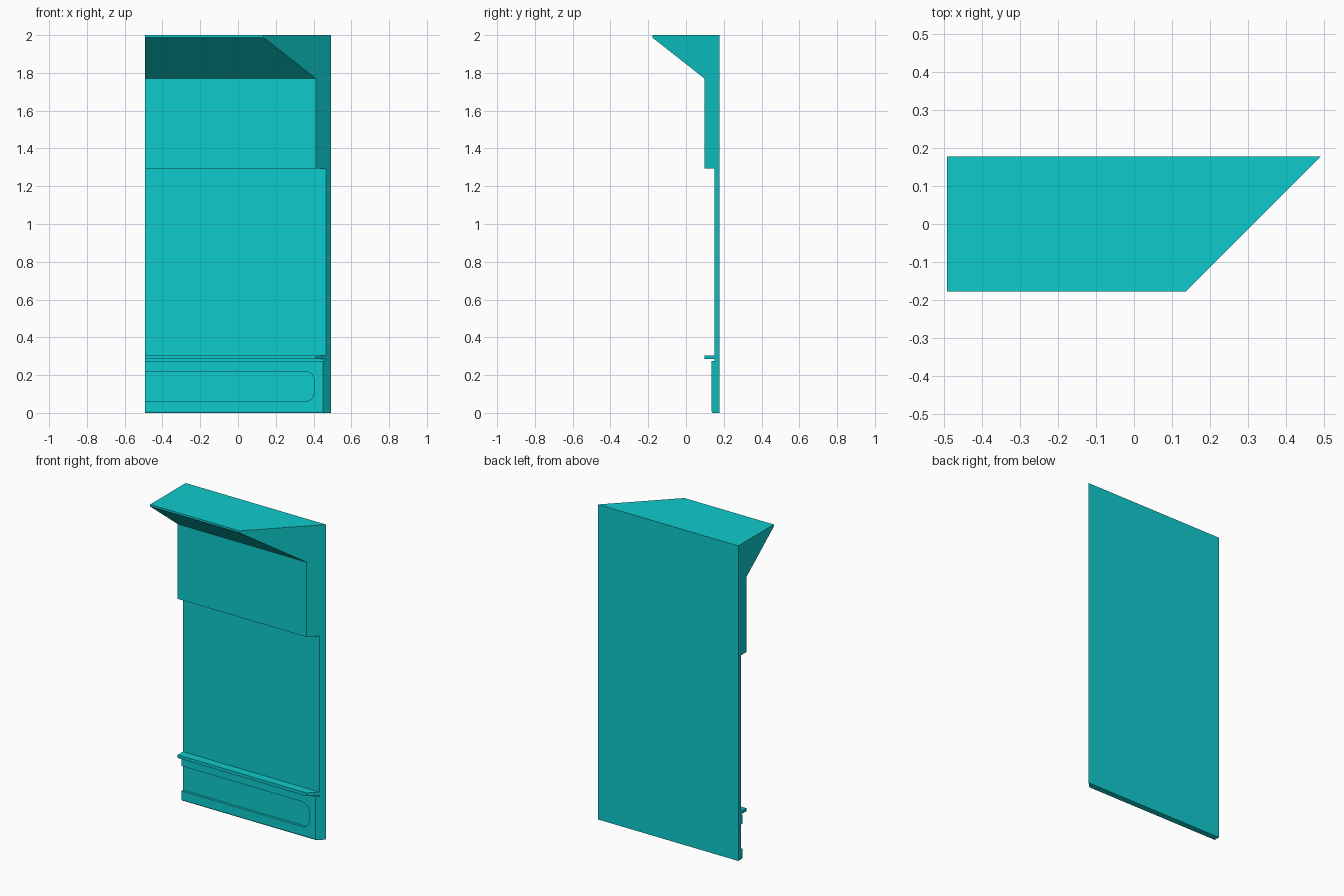
import bpy
import bmesh
from math import cos, sin, pi

if "Cube" in bpy.data.objects:
    bpy.data.objects.remove(bpy.data.objects["Cube"], do_unlink=True)

LEFT, RIGHT, BACK = -0.492, 0.492, 0.178

# Single flat colour
teal = bpy.data.materials.new("turquoise")
teal.use_nodes = True
colour = (0.0045, 0.6, 0.612, 1)
teal.diffuse_color = colour
teal.node_tree.nodes["Principled BSDF"].inputs["Base Color"].default_value = colour


def prism(name, start, end):
    """Solid between two matching outlines."""
    bm = bmesh.new()
    a = [bm.verts.new(p) for p in start]
    b = [bm.verts.new(p) for p in end]
    bm.faces.new(a)
    bm.faces.new(b[::-1])
    for i in range(len(a)):
        j = (i + 1) % len(a)
        bm.faces.new((a[i], b[i], b[j], a[j]))
    bmesh.ops.recalc_face_normals(bm, faces=bm.faces)
    mesh = bpy.data.meshes.new(name)
    bm.to_mesh(mesh)
    bm.free()
    mesh.materials.append(teal)
    obj = bpy.data.objects.new(name, mesh)
    bpy.context.scene.collection.objects.link(obj)
    return obj


# Wall section (y, z): skirting, rail, panel, frieze and sloping cornice
face, skirt, rail = 0.151, 0.136, 0.098
profile = [
    (BACK, 0), (skirt + 0.004, 0), (skirt, 0.008),
    (skirt, 0.276), (face, 0.276), (face, 0.285),
    (rail, 0.285), (rail, 0.305), (face, 0.305),
    (face, 1.295), (rail, 1.295), (rail, 1.77),
    (-BACK, 1.987), (-BACK, 2), (BACK, 2),
]

# Square cut on one end, 45 degree mitre on the other
wall = prism("wall_panel",
             [(LEFT, y, z) for y, z in profile],
             [(RIGHT - (BACK - y), y, z) for y, z in profile])

# Skirting recess: open at the square end, rounded at the mitred end
x1, z0, z1, r = 0.402, 0.062, 0.22, 0.045
outline = [(LEFT - 0.1, z1), (LEFT - 0.1, z0)]
for cz, first in ((z0 + r, -pi / 2), (z1 - r, 0)):
    for k in range(9):
        t = first + k * pi / 16
        outline.append((x1 - r + r * cos(t), cz + r * sin(t)))
cutter = prism("recess_cutter",
               [(x, 0.05, z) for x, z in outline],
               [(x, face, z) for x, z in outline])
cutter.hide_render = True

cut = wall.modifiers.new("recess", "BOOLEAN")
cut.operation = "DIFFERENCE"
cut.solver = "EXACT"
cut.object = cutter
bpy.context.view_layer.objects.active = wall
wall.select_set(True)
bpy.ops.object.modifier_apply(modifier=cut.name)
bpy.data.objects.remove(cutter, do_unlink=True)
